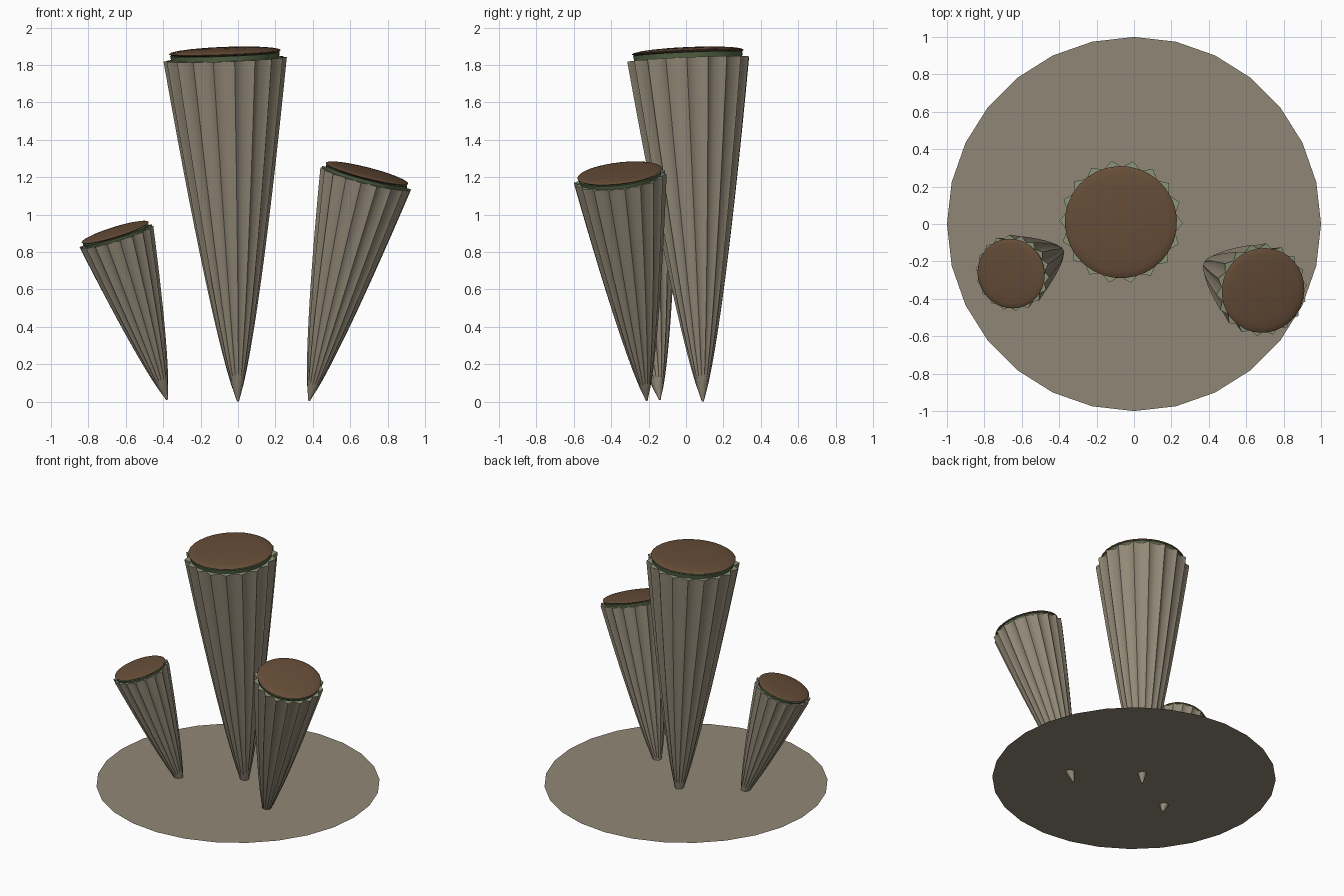
import bpy, bmesh, math
from mathutils import Vector

if "Cube" in bpy.data.objects:
    bpy.data.objects.remove(bpy.data.objects["Cube"])


def material(name, rgb):
    m = bpy.data.materials.new(name)
    m.use_nodes = True
    m.diffuse_color = (*rgb, 1)
    bsdf = m.node_tree.nodes["Principled BSDF"]
    bsdf.inputs["Base Color"].default_value = (*rgb, 1)
    bsdf.inputs["Roughness"].default_value = 0.9
    return m


STONE = material("grey_tan", (0.29, 0.25, 0.185))
FLESH = material("pale_green", (0.27, 0.31, 0.2))
GREEN = material("moss_green", (0.09, 0.13, 0.06))
BROWN = material("brown", (0.135, 0.075, 0.04))
GROUND = material("ground_tan", (0.28, 0.245, 0.18))


def finish(name, bm, mats, angle=None):
    bmesh.ops.recalc_face_normals(bm, faces=bm.faces)
    mesh = bpy.data.meshes.new(name)
    bm.to_mesh(mesh)
    bm.free()
    for m in mats:
        mesh.materials.append(m)
    ob = bpy.data.objects.new(name, mesh)
    bpy.context.collection.objects.link(ob)
    if angle:
        bpy.ops.object.select_all(action="DESELECT")
        ob.select_set(True)
        bpy.context.view_layer.objects.active = ob
        bpy.ops.object.shade_smooth_by_angle(angle=math.radians(angle))
    return ob


def lathe(rows, sides, flute=0.0):
    """Stack rings of (radius, height); flute pulls every other corner inward."""
    bm = bmesh.new()
    rings = []
    for r, z in rows:
        ring = []
        for i in range(sides):
            a = math.tau * i / sides
            k = r * (1 - flute * (i % 2))
            ring.append(bm.verts.new((k * math.cos(a), k * math.sin(a), z)))
        rings.append(ring)
    for low, high in zip(rings, rings[1:]):
        for i in range(sides):
            j = (i + 1) % sides
            bm.faces.new((low[i], low[j], high[j], high[i]))
    bm.faces.new(rings[0][::-1])
    bm.faces.new(rings[-1])
    return bm


def stalk(name, tip, top, cap_r):
    """Fluted cone rising from tip, closed by a green collar and a brown cap."""
    tip, top = Vector(tip), Vector(top)
    axis = top - tip
    spin = axis.to_track_quat("Z", "Y")
    rim_r = cap_r * 1.1
    cap_z = axis.length
    rim_z = cap_z - cap_r * 0.125

    # fluted body with a pale rim face
    steps = 14
    rows = [(max(0.005, rim_r * (s / steps) ** 1.15), rim_z * (s / steps) ** 1.5)
            for s in range(steps + 1)]
    bm = lathe(rows, 36, 0.11)
    bm.faces.ensure_lookup_table()
    bm.faces[-1].material_index = 1
    body = finish(name + "_body", bm, [STONE, FLESH], 75)

    # collar between rim and cap
    collar = finish(name + "_collar",
                    lathe([(cap_r * 0.96, rim_z - 0.005), (cap_r * 0.98, cap_z - 0.01)], 32),
                    [GREEN], 40)

    # flattened domed cap
    bm = bmesh.new()
    bmesh.ops.create_uvsphere(bm, u_segments=32, v_segments=12, radius=cap_r)
    for v in bm.verts:
        v.co.z = v.co.z * 0.085 + cap_z
    cap = finish(name + "_cap", bm, [BROWN], 80)

    for ob in (body, collar, cap):
        ob.rotation_mode = "QUATERNION"
        ob.rotation_quaternion = spin
        ob.location = tip


stalk("centre_stalk", (0, 0.09, 0), (-0.07, 0.01, 1.868), 0.3)
stalk("left_stalk", (0.38, -0.21, 0.005), (0.69, -0.355, 1.22), 0.228)
stalk("right_stalk", (-0.38, -0.14, 0.01), (-0.657, -0.265, 0.905), 0.188)

# thin ground disc pierced by the tips
bm = bmesh.new()
bmesh.ops.create_circle(bm, cap_ends=True, segments=28, radius=1)
disc = finish("ground_disc", bm, [GROUND])
disc.location.z = 0.085
